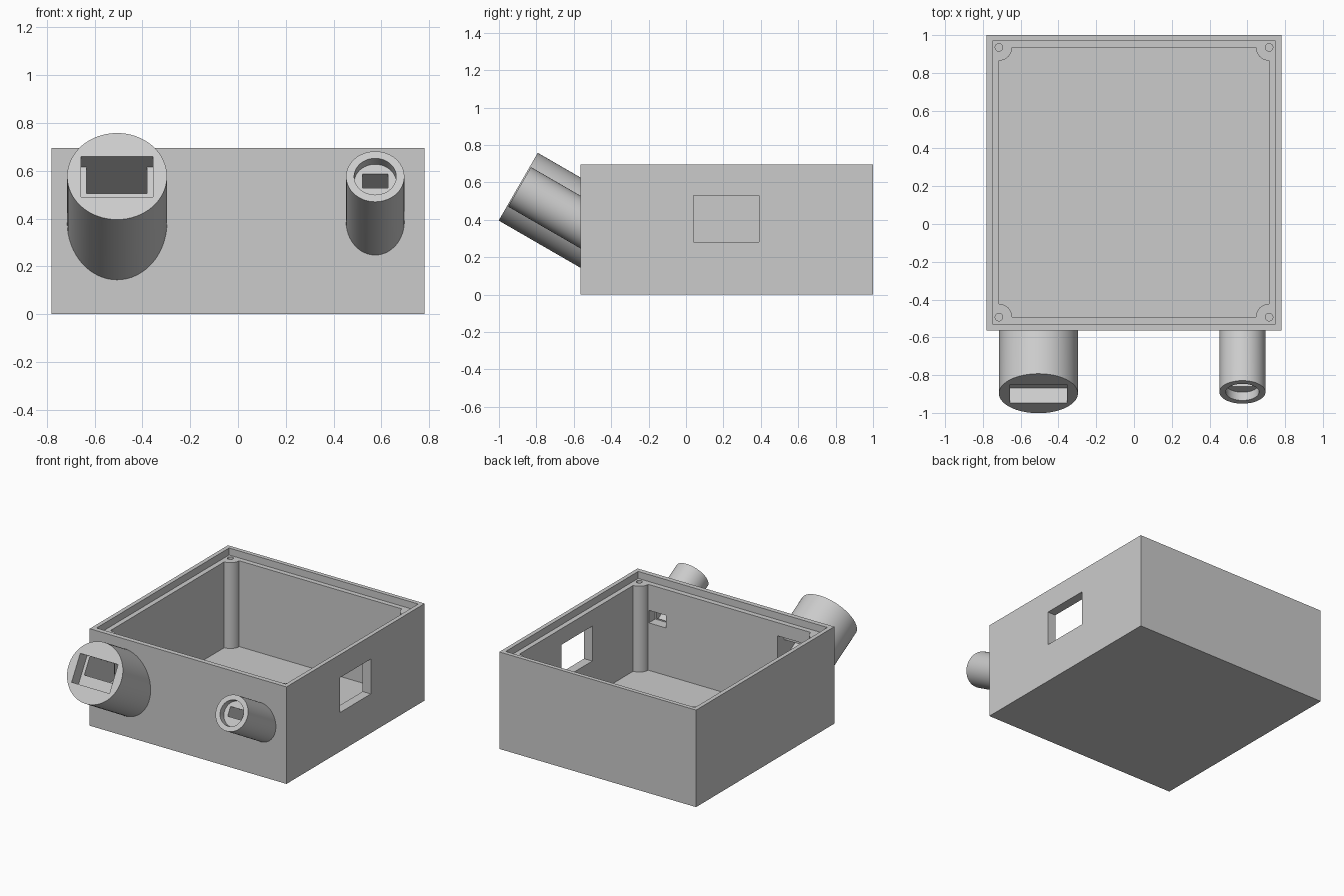
import bpy
import math
from mathutils import Vector, Matrix

cube = bpy.data.objects.get("Cube")
if cube:
    bpy.data.objects.remove(cube, do_unlink=True)

grey = bpy.data.materials.new("light_grey")
grey.use_nodes = True
colour = (0.6, 0.6, 0.6, 1)
grey.diffuse_color = colour
grey.node_tree.nodes["Principled BSDF"].inputs["Base Color"].default_value = colour

TILT = math.radians(60)
OUT = Vector((0, -math.sin(TILT), math.cos(TILT)))   # sockets point forward and up
UP = Vector((0, math.cos(TILT), math.sin(TILT)))     # up along the socket face


def finish(name):
    ob = bpy.context.object
    ob.name = name
    ob.data.materials.append(grey)
    return ob


def box(name, lo, hi):
    lo, hi = Vector(lo), Vector(hi)
    bpy.ops.mesh.primitive_cube_add(size=1)
    ob = finish(name)
    ob.data.transform(Matrix.Translation((lo + hi) / 2) @ Matrix.Diagonal((*(hi - lo), 1)))
    return ob


def rod(name, radius, z0, z1, x, y):
    bpy.ops.mesh.primitive_cylinder_add(vertices=64, radius=radius, depth=z1 - z0)
    ob = finish(name)
    ob.data.transform(Matrix.Translation((x, y, (z0 + z1) / 2)))
    return ob


def tilt(ob, face):
    """Move a part built along z so that its z axis runs out of a socket face."""
    ob.data.transform(Matrix.Translation(face) @ Matrix.Rotation(TILT, 4, "X"))
    return ob


def combine(target, tool, operation="DIFFERENCE"):
    mod = target.modifiers.new("cut", "BOOLEAN")
    mod.operation = operation
    mod.solver = "EXACT"
    mod.object = tool
    bpy.context.view_layer.objects.active = target
    bpy.ops.object.modifier_apply(modifier=mod.name)
    bpy.data.objects.remove(tool, do_unlink=True)


# Outer block and the two tilted sockets
case = box("enclosure", (-0.78, -0.565, 0), (0.78, 1, 0.695))
big = Vector((-0.506, -0.897, 0.577))
small = Vector((0.574, -0.89, 0.576))
for face, radius in ((big, 0.209), (small, 0.122)):
    combine(case, tilt(rod("socket", radius, -0.56, 0, 0, 0), face), "UNION")

# Inner cavity, leaving a round screw post in each corner
cavity = box("cavity", (-0.715, -0.493, 0.03), (0.715, 0.935, 0.67))
corners = [(x, y) for x in (-0.715, 0.715) for y in (-0.493, 0.935)]
for x, y in corners:
    combine(cavity, rod("post", 0.07, -0.1, 0.8, x, y))
combine(case, cavity)

# Lid ledge and screw holes
combine(case, box("ledge", (-0.75, -0.53, 0.645), (0.75, 0.97, 0.8)))
for x, y in corners:
    combine(case, rod("screw_hole", 0.02, 0.4, 0.75, x, y))

# Side window
combine(case, box("window", (0.65, 0.04, 0.28), (0.85, 0.39, 0.53)))

# Large socket: stepped rectangular recess leading through the wall
combine(case, tilt(box("recess", (-0.15, -0.1, -0.09), (0.15, 0.096, 0.1)), big))
combine(case, tilt(box("slot", (-0.128, -0.031, -0.4), (0.126, 0.096, -0.05)), big))
combine(case, box("wall_slot", (-0.634, -0.565, 0.34), (-0.38, -0.4, 0.55)))

# Small socket: round recess with a slot leading through the wall
combine(case, tilt(rod("bore", 0.088, -0.05, 0.1, 0, 0), small))
combine(case, tilt(box("slot", (-0.054, -0.026, -0.38), (0.054, 0.04, -0.03)), small))
combine(case, box("wall_slot", (0.505, -0.565, 0.37), (0.64, -0.4, 0.46)))

# Smooth curved walls, sharp edges
bpy.ops.object.select_all(action="DESELECT")
case.select_set(True)
bpy.context.view_layer.objects.active = case
bpy.ops.object.shade_smooth_by_angle(angle=math.radians(30))
